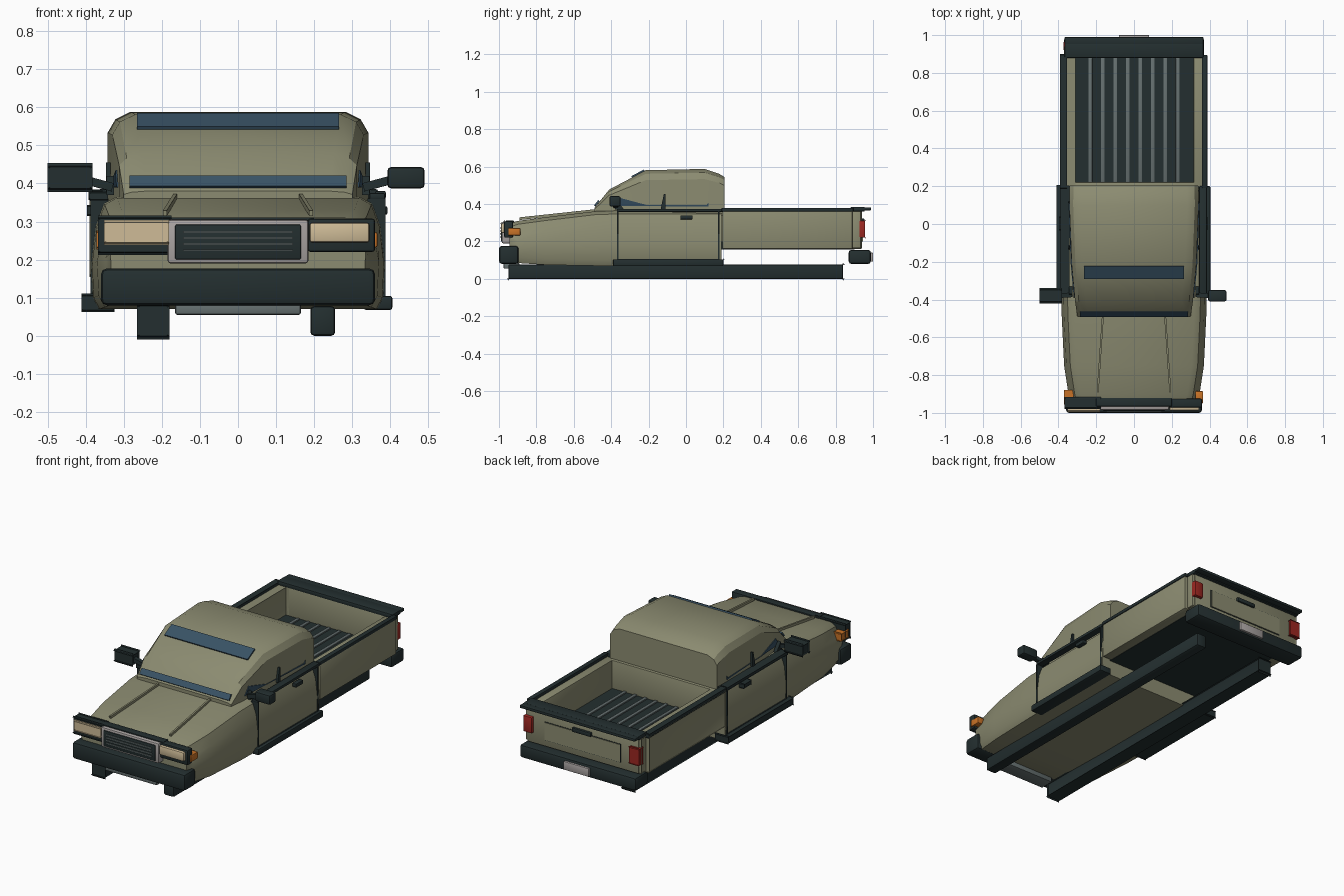
import bpy, bmesh, math
from mathutils import Vector

cube = bpy.data.objects.get("Cube")
if cube:
    bpy.data.objects.remove(cube, do_unlink=True)


def material(name, r, g, b):
    m = bpy.data.materials.new(name)
    m.use_nodes = True
    m.diffuse_color = (r, g, b, 1)
    bsdf = next(n for n in m.node_tree.nodes if n.type == 'BSDF_PRINCIPLED')
    bsdf.inputs["Base Color"].default_value = (r, g, b, 1)
    bsdf.inputs["Roughness"].default_value = 0.6
    return m


PAINT = material("khaki paint", .26, .26, .165)
DARK = material("dark trim", .017, .028, .029)
GLASS = material("blue glass", .04, .085, .13)
CHROME = material("pale chrome", .40, .37, .36)
LENS = material("cream lens", .62, .50, .31)
AMBER = material("amber", .58, .17, .02)
RED = material("red lens", .33, .02, .015)
STEEL = material("grey steel", .13, .16, .16)
SIDES = (("left", 1), ("right", -1))


def finish(name, bm, mat, angle=35):
    bmesh.ops.recalc_face_normals(bm, faces=bm.faces[:])
    mesh = bpy.data.meshes.new(name)
    bm.to_mesh(mesh)
    bm.free()
    mesh.materials.append(mat)
    ob = bpy.data.objects.new(name, mesh)
    bpy.context.collection.objects.link(ob)
    bpy.ops.object.select_all(action='DESELECT')
    ob.select_set(True)
    bpy.context.view_layer.objects.active = ob
    bpy.ops.object.shade_smooth_by_angle(angle=math.radians(angle))
    return ob


def box(name, mat, xs, ys, zs, bevel=0.0, side=1):
    """Box from its extents, with optional rounded edges."""
    bm = bmesh.new()
    bmesh.ops.create_cube(bm, size=1)
    spans = (xs, ys, zs)
    for v in bm.verts:
        v.co = Vector([(s[0] + s[1]) / 2 + c * (s[1] - s[0]) for s, c in zip(spans, v.co)])
        v.co.x *= side
    if bevel:
        bmesh.ops.bevel(bm, geom=bm.edges[:], offset=bevel, segments=2, profile=0.5, affect='EDGES')
    return finish(name, bm, mat)


def bar(name, mat, a, b, width, thick):
    """Rectangular bar running from a to b."""
    a, b = Vector(a), Vector(b)
    bm = bmesh.new()
    bmesh.ops.create_cube(bm, size=1)
    d = (b - a).normalized()
    across = d.cross(Vector((0, 0, 1))).normalized()
    up = across.cross(d)
    for v in bm.verts:
        c = v.co.copy()
        v.co = (a + b) / 2 + d * c.x * (b - a).length + across * c.y * width + up * c.z * thick
    return finish(name, bm, mat)


def loft(name, mat, stations, section, angle=35):
    """Skin symmetric half sections, mirrored in x, along y."""
    bm = bmesh.new()
    rings = []
    for st in stations:
        half = section(*st[1:])
        pts = half + [(-x, z) for x, z in reversed(half)]
        rings.append([bm.verts.new((x, st[0], z)) for x, z in pts])
    n = len(rings[0])
    for r, s in zip(rings, rings[1:]):
        for i in range(n):
            bm.faces.new((r[i], r[(i + 1) % n], s[(i + 1) % n], s[i]))
    bm.faces.new(rings[0])
    bm.faces.new(rings[-1])
    return finish(name, bm, mat, angle)


def slab(name, mat, points, thick):
    """Thin plate with the given outline, thickened along x."""
    bm = bmesh.new()
    face = bm.faces.new([bm.verts.new(p) for p in points])
    out = bmesh.ops.extrude_face_region(bm, geom=[face])
    for v in out["geom"]:
        if isinstance(v, bmesh.types.BMVert):
            v.co.x += thick
    return finish(name, bm, mat)


# Hood and lower cab
def body_section(w, top, low):
    return [(w - .02, low), (w - .004, low + .03), (w, low + .12), (w - .012, top - .075),
            (w - .033, top - .018), (w - .065, top)]


loft("lower_body", PAINT, [
    (-.945, .335, .295, .10), (-.90, .347, .31, .085), (-.75, .37, .33, .075),
    (-.48, .383, .362, .07), (-.36, .385, .365, .07), (.19, .385, .365, .07)], body_section)

# Cabin
CABIN = [(-.49, .30, .38), (-.41, .312, .478), (-.215, .33, .581),
         (.10, .342, .588), (.175, .341, .563), (.205, .34, .545)]


def cabin_section(w, top):
    h = top - .34
    return [(w, .34), (w, .34 + h * .78), (w - .02, .34 + h * .92), (w - .06, top)]


loft("cabin", PAINT, CABIN, cabin_section, 30)


def cabin_width(y):
    for a, b in zip(CABIN, CABIN[1:]):
        if a[0] <= y <= b[0]:
            return a[1] + (b[1] - a[1]) * (y - a[0]) / (b[0] - a[0])


# Windscreen glass strips
bar("windscreen_lower", GLASS, (0, -.488, .391), (0, -.466, .418), .57, .009)
bar("windscreen_upper", GLASS, (0, -.29, .545), (0, -.223, .581), .53, .009)

# Chassis
for side, s in SIDES:
    box(side + "_frame_rail", DARK, (.19, .255), (-.95, .84), (0, .078), .01, s)
    box(side + "_running_board", DARK, (.33, .405), (-.39, .2), (.068, .105), .006, s)
box("front_bumper", DARK, (-.36, .36), (-1, -.895), (.08, .177), .016)
box("rear_bumper", DARK, (-.37, .37), (.87, .988), (.08, .155), .014)
box("number_plate", CHROME, (-.08, .08), (.98, 1), (.092, .14), .003)
box("skid_plate", STEEL, (-.165, .165), (-.975, -.89), (.055, .085), .006)

# Grille: frame, recess and bars
box("grille_surround", CHROME, (-.185, .185), (-.985, -.93), (.19, .305), .008)
box("grille_recess", DARK, (-.165, .165), (-.989, -.95), (.2, .292), .004)
for i in range(4):
    z = .222 + i * .016
    box(f"grille_bar_{i + 1}", STEEL, (-.145, .145), (-.994, -.985), (z, z + .005))
box("grille_top_trim", DARK, (-.2, .2), (-.965, -.92), (.302, .311), .003)

# Paired details of the nose, doors and mirrors
for side, s in SIDES:
    box(side + "_headlight_bezel", DARK, (.183, .36), (-.972, -.925), (.22, .308), .008, s)
    box(side + "_headlight", LENS, (.188, .345), (-.988, -.95), (.245, .297), .007, s)
    box(side + "_indicator", AMBER, (.325, .366), (-.95, -.885), (.232, .272), .005, s)
    bar(side + "_hood_crease", PAINT, (s * .192, -.89, .322), (s * .165, -.49, .365), .01, .014)
    box(side + "_belt_trim", DARK, (.345, .386), (-.37, .2), (.358, .375), .004, s)
    box(side + "_door_front_gap", DARK, (.34, .387), (-.368, -.361), (.1, .36), 0, s)
    box(side + "_door_rear_gap", DARK, (.34, .387), (.172, .18), (.1, .36), 0, s)
    box(side + "_door_sill_gap", DARK, (.34, .387), (-.365, .178), (.1, .107), 0, s)
    box(side + "_door_handle", DARK, (.365, .392), (-.03, .035), (.318, .34), .004, s)
    outline = [(-.39, .39), (-.36, .435), (-.21, .395), (.11, .395), (.12, .408), (.12, .387)]
    slab(side + "_window", GLASS, [(s * (cabin_width(y) + .001), y, z) for y, z in outline], s * .004)
    fin = [(-.135, .375), (-.118, .455), (-.11, .455), (-.11, .375)]
    slab(side + "_window_pillar", DARK, [(s * .335, y, z) for y, z in fin], s * .012)
    box(side + "_mirror", DARK, (.392, .49), (-.41, -.35), (.387, .443), .01, s)
    bar(side + "_mirror_arm", DARK, (s * .33, -.375, .39), (s * .405, -.38, .41), .025, .022)
    slab(side + "_mirror_mount", DARK, [(s * .325, y, z) for y, z in
                                        ((-.38, .37), (-.37, .42), (-.33, .37))], s * .02)

# Cargo bed
for side, s in SIDES:
    box(side + "_bed_wall", PAINT, (.315, .385), (.195, .89), (.16, .362), .005, s)
    box(side + "_bed_rail", DARK, (.36, .388), (.19, .895), (.36, .38), .004, s)
    box(side + "_tail_post", PAINT, (.3, .367), (.885, .935), (.165, .362), .004, s)
    box(side + "_tail_light", RED, (.312, .368), (.925, .958), (.22, .312), .005, s)
box("bed_floor", DARK, (-.33, .33), (.19, .9), (.158, .2))
box("bed_headboard", PAINT, (-.33, .33), (.18, .222), (.16, .362), .004)
for i in range(8):
    x = -.231 + i * .066
    box(f"bed_rib_{i + 1}", STEEL, (x - .01, x + .01), (.222, .88), (.195, .207), .003)

# Tailgate
box("tailgate", PAINT, (-.355, .355), (.885, .94), (.16, .365), .005)
box("tailgate_cap", DARK, (-.368, .368), (.88, .955), (.36, .385), .006)
box("tailgate_lip", DARK, (-.368, .368), (.945, .99), (.366, .383), .005)
box("tailgate_groove", DARK, (-.243, .243), (.938, .942), (.197, .303))
box("tailgate_panel", PAINT, (-.24, .24), (.938, .945), (.2, .3))
box("tailgate_handle", DARK, (-.06, .06), (.938, .955), (.298, .322), .004)
